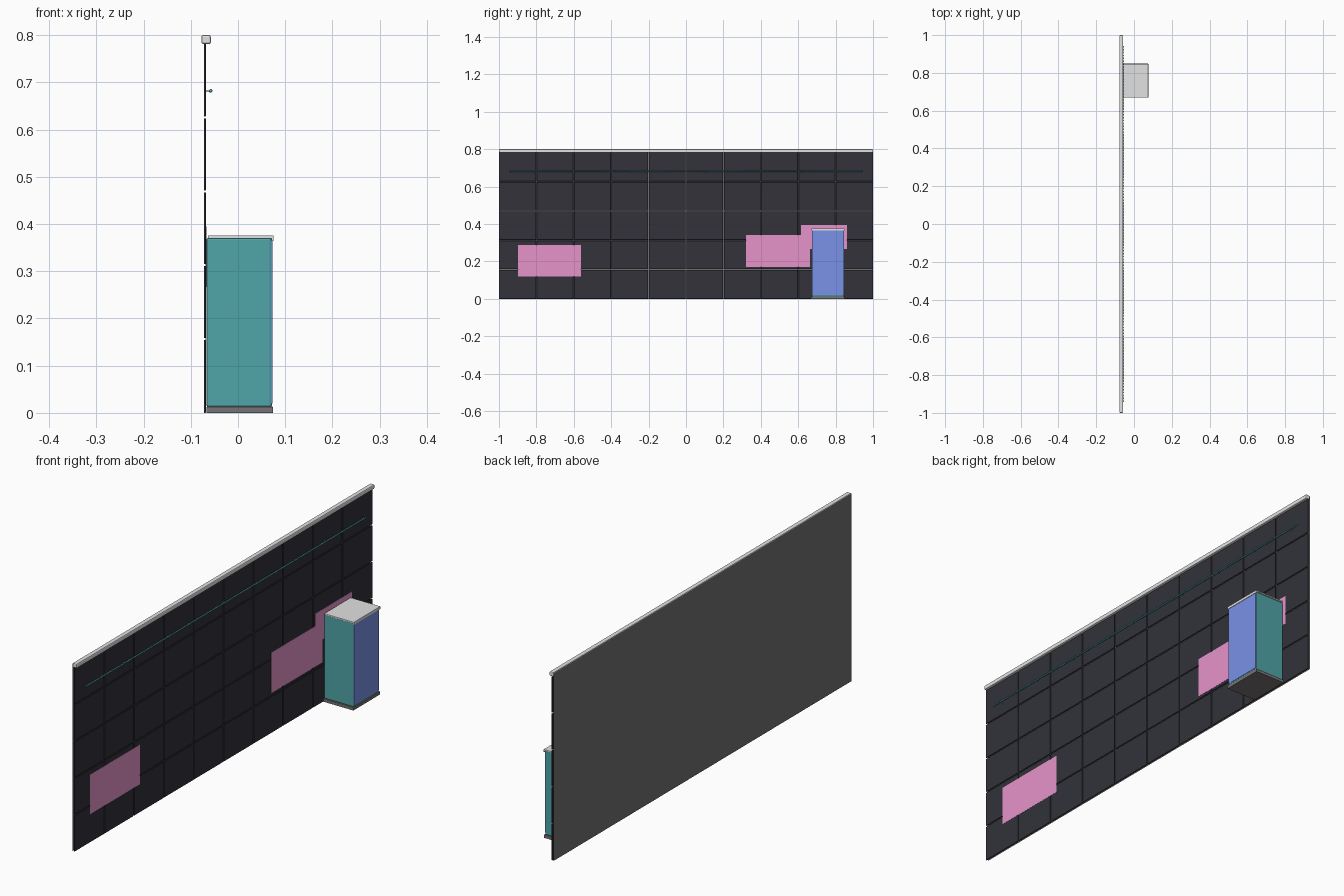
import bpy, bmesh
from mathutils import Matrix, Vector

if "Cube" in bpy.data.objects:
    bpy.data.objects.remove(bpy.data.objects["Cube"])


def material(name, rgb):
    m = bpy.data.materials.new(name)
    m.diffuse_color = (*rgb, 1)
    m.use_nodes = True
    m.node_tree.nodes["Principled BSDF"].inputs["Base Color"].default_value = m.diffuse_color
    return m


TILE = material("charcoal tile", (0.032, 0.032, 0.042))
BACK = material("grey backing", (0.165, 0.165, 0.165))
PALE = material("pale grey", (0.76, 0.76, 0.76))
TEAL = material("teal", (0.079, 0.375, 0.39))
BLUE = material("periwinkle", (0.20, 0.29, 0.81))
PINK = material("pink", (0.80, 0.295, 0.60))
BASE = material("warm dark grey", (0.19, 0.17, 0.18))


def add_box(bm, lo, hi):
    lo, hi = Vector(lo), Vector(hi)
    mat = Matrix.Translation((lo + hi) / 2) @ Matrix.Diagonal((*(hi - lo), 1))
    bmesh.ops.create_cube(bm, size=1, matrix=mat)


def finish(name, bm, mat, bevel=0, segments=2, smooth=False):
    me = bpy.data.meshes.new(name)
    bm.to_mesh(me)
    bm.free()
    ob = bpy.data.objects.new(name, me)
    bpy.context.collection.objects.link(ob)
    me.materials.append(mat)
    for p in me.polygons:
        p.use_smooth = smooth
    if bevel:
        mod = ob.modifiers.new("soft edges", "BEVEL")
        mod.width = bevel
        mod.segments = segments
    return ob


def box(name, lo, hi, mat, bevel=0):
    bm = bmesh.new()
    add_box(bm, lo, hi)
    return finish(name, bm, mat, bevel)


# Wall tiles, ten columns by five rows, with open joints
cols, rows, gap = 10, 5, 0.002
w, h = 2 / cols, 0.782 / rows
bm = bmesh.new()
for c in range(cols):
    for r in range(rows):
        y0, z0 = -1 + c * w, r * h
        add_box(bm, (-0.0725, y0 + (gap if c else 0), z0 + (gap if r else 0)),
                (-0.068, y0 + w - (gap if c < cols - 1 else 0), z0 + h - (gap if r < rows - 1 else 0)))
finish("wall_tiles", bm, TILE, 0.001, 1)

# Thin sheet behind the tiles, covering the back of the coping
bm = bmesh.new()
bm.faces.new([bm.verts.new((-0.0777, y, z)) for y, z in ((-1, 0), (-1, 0.797), (1, 0.797), (1, 0))])
finish("wall_backing", bm, BACK)

# Coping along the top of the wall
box("wall_coping", (-0.0775, -1, 0.781), (-0.0575, 1, 0.80), PALE, 0.004)

# Beaded rail on small pegs
bm = bmesh.new()
for i in range(236):
    bmesh.ops.create_icosphere(bm, subdivisions=2, radius=0.0038,
                               matrix=Matrix.Translation((-0.0578, -0.94 + i * 0.008, 0.682)))
for i in range(9):
    y = -0.9 + i * 0.225
    add_box(bm, (-0.069, y - 0.001, 0.681), (-0.0575, y + 0.001, 0.683))
finish("wall_rail", bm, TEAL, smooth=True)

# Posters on the wall
for i, (y0, y1, z0, z1) in enumerate(((-0.897, -0.562, 0.12, 0.288),
                                      (0.32, 0.663, 0.170, 0.342),
                                      (0.615, 0.86, 0.267, 0.395))):
    box(f"poster_{i + 1}", (-0.0685, y0, z0), (-0.0675 + i * 0.0002, y1, z1), PINK)

# Cabinet standing against the wall
box("cabinet_base", (-0.067, 0.669, 0.0), (0.074, 0.849, 0.013), BASE, 0.001)
box("cabinet_body", (-0.067, 0.673, 0.012), (0.072, 0.845, 0.371), TEAL, 0.005)
box("cabinet_front_panel", (0.071, 0.675, 0.02), (0.0735, 0.843, 0.366), BLUE)
box("cabinet_lid", (-0.064, 0.670, 0.3695), (0.0755, 0.848, 0.3755), PALE, 0.001)
box("cabinet_lid_lip", (0.071, 0.670, 0.364), (0.0755, 0.848, 0.372), PALE)
